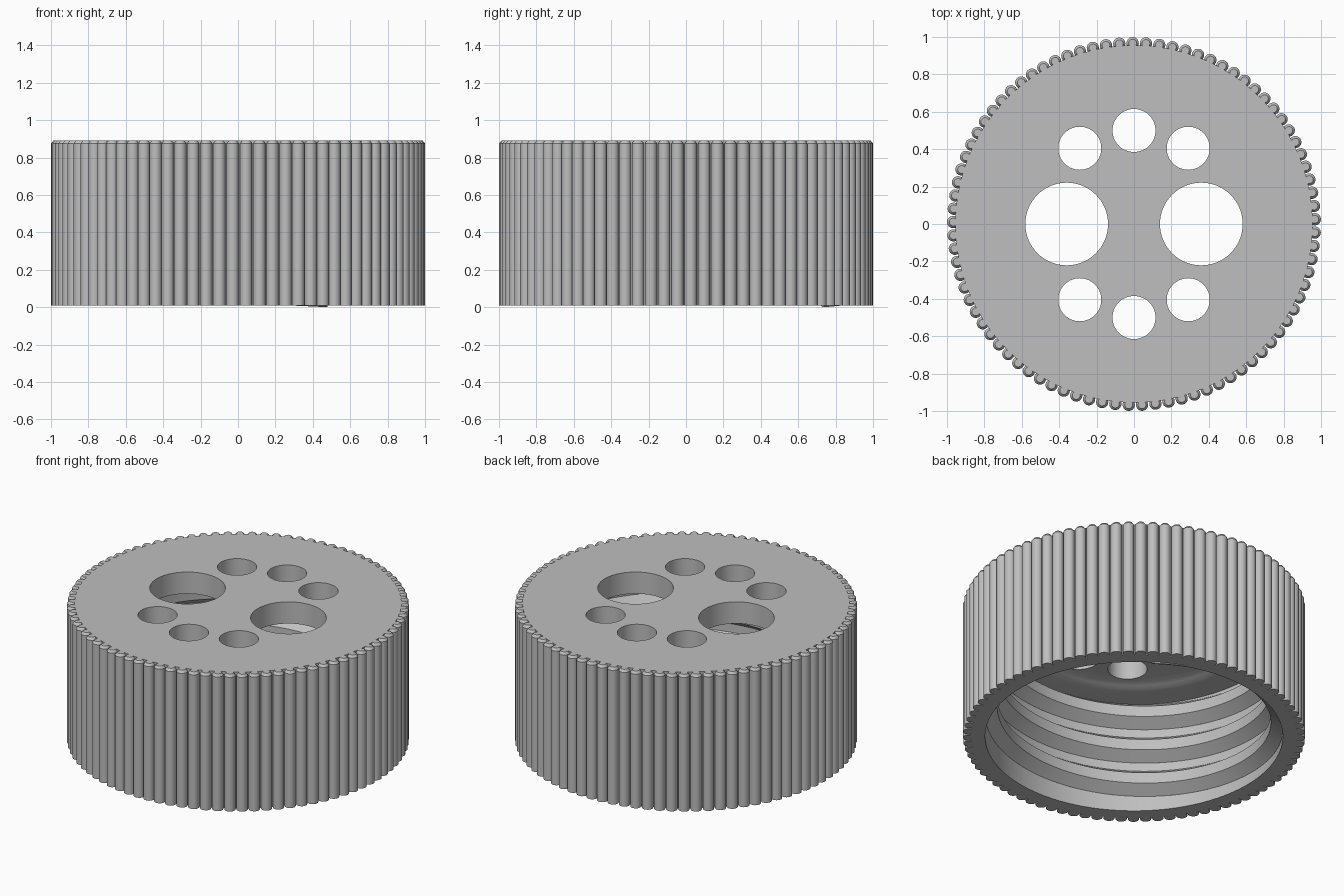
import bpy
import bmesh
from math import cos, sin, pi, radians

cube = bpy.data.objects.get("Cube")
if cube:
    bpy.data.objects.remove(cube, do_unlink=True)

grey = bpy.data.materials.new("light_grey_plastic")
grey.use_nodes = True
colour = (0.52, 0.52, 0.52, 1)
grey.diffuse_color = colour
grey.node_tree.nodes["Principled BSDF"].inputs["Base Color"].default_value = colour

BASE, TOP = 0.01, 0.89


def finish(name, bm):
    """Turn a bmesh into a named, shaded object."""
    bmesh.ops.recalc_face_normals(bm, faces=bm.faces)
    mesh = bpy.data.meshes.new(name)
    bm.to_mesh(mesh)
    bm.free()
    mesh.materials.append(grey)
    obj = bpy.data.objects.new(name, mesh)
    bpy.context.collection.objects.link(obj)
    return obj


def smooth(obj):
    bpy.ops.object.select_all(action='DESELECT')
    obj.select_set(True)
    bpy.context.view_layer.objects.active = obj
    bpy.ops.object.shade_smooth_by_angle(angle=radians(30))


def lathe(bm, profile, sides, cx=0, cy=0):
    """Revolve an open profile; its two ends are closed with flat caps."""
    rings = []
    for r, z in profile:
        rings.append([bm.verts.new((cx + r * cos(2 * pi * i / sides),
                                    cy + r * sin(2 * pi * i / sides), z))
                      for i in range(sides)])
    for a, b in zip(rings, rings[1:]):
        for i in range(sides):
            j = (i + 1) % sides
            bm.faces.new((a[i], a[j], b[j], b[i]))
    bm.faces.new(rings[0])
    bm.faces.new(rings[-1])


# Hollow cap shell with a sealing shoulder under the lid
bm = bmesh.new()
lathe(bm, [(0.955, TOP), (0.955, BASE), (0.87, BASE), (0.87, 0.725),
           (0.73, 0.725), (0.70, 0.73), (0.67, 0.74), (0.645, 0.75)], 160)
shell = finish("cap_shell", bm)

# Round openings through the lid
bm = bmesh.new()
holes = [(s * 0.36, 0, 0.221) for s in (-1, 1)]
for s in (-1, 1):
    holes += [(x, s * y, 0.115) for x, y in ((-0.29, 0.405), (0, 0.5), (0.29, 0.405))]
for x, y, r in holes:
    lathe(bm, [(r, 0.6), (r, 1.0)], 64, x, y)
cutter = finish("lid_hole_cutter", bm)
cutter.hide_render = True
cut = shell.modifiers.new("lid_holes", 'BOOLEAN')
cut.operation = 'DIFFERENCE'
cut.solver = 'EXACT'
cut.object = cutter
bpy.context.view_layer.objects.active = shell
shell.select_set(True)
bpy.ops.object.modifier_apply(modifier=cut.name)
bpy.data.objects.remove(cutter, do_unlink=True)
smooth(shell)

# Rounded grip ribs around the outside
RIBS = 85
bm = bmesh.new()
for i in range(RIBS):
    a = radians(1.5) + 2 * pi * i / RIBS
    lathe(bm, [(0.033, BASE), (0.033, TOP - 0.015), (0.021, TOP)], 18,
          0.967 * cos(a), 0.967 * sin(a))
smooth(finish("grip_ribs", bm))

# Right-handed internal screw thread
PITCH, TURNS, STEPS = 0.225, 2.7, 320
section = [(0.88, -0.085), (0.87, -0.085), (0.80, -0.035),
           (0.80, 0.035), (0.87, 0.085), (0.88, 0.085)]
bm = bmesh.new()
rings = []
for k in range(STEPS + 1):
    turn = TURNS * k / STEPS
    a = radians(57) + 2 * pi * turn
    rings.append([bm.verts.new((r * cos(a), r * sin(a), 0.085 + PITCH * turn + z))
                  for r, z in section])
for p, q in zip(rings, rings[1:]):
    for i in range(len(section)):
        j = (i + 1) % len(section)
        bm.faces.new((p[i], p[j], q[j], q[i]))
bm.faces.new(rings[0])
bm.faces.new(rings[-1])
smooth(finish("screw_thread", bm))
